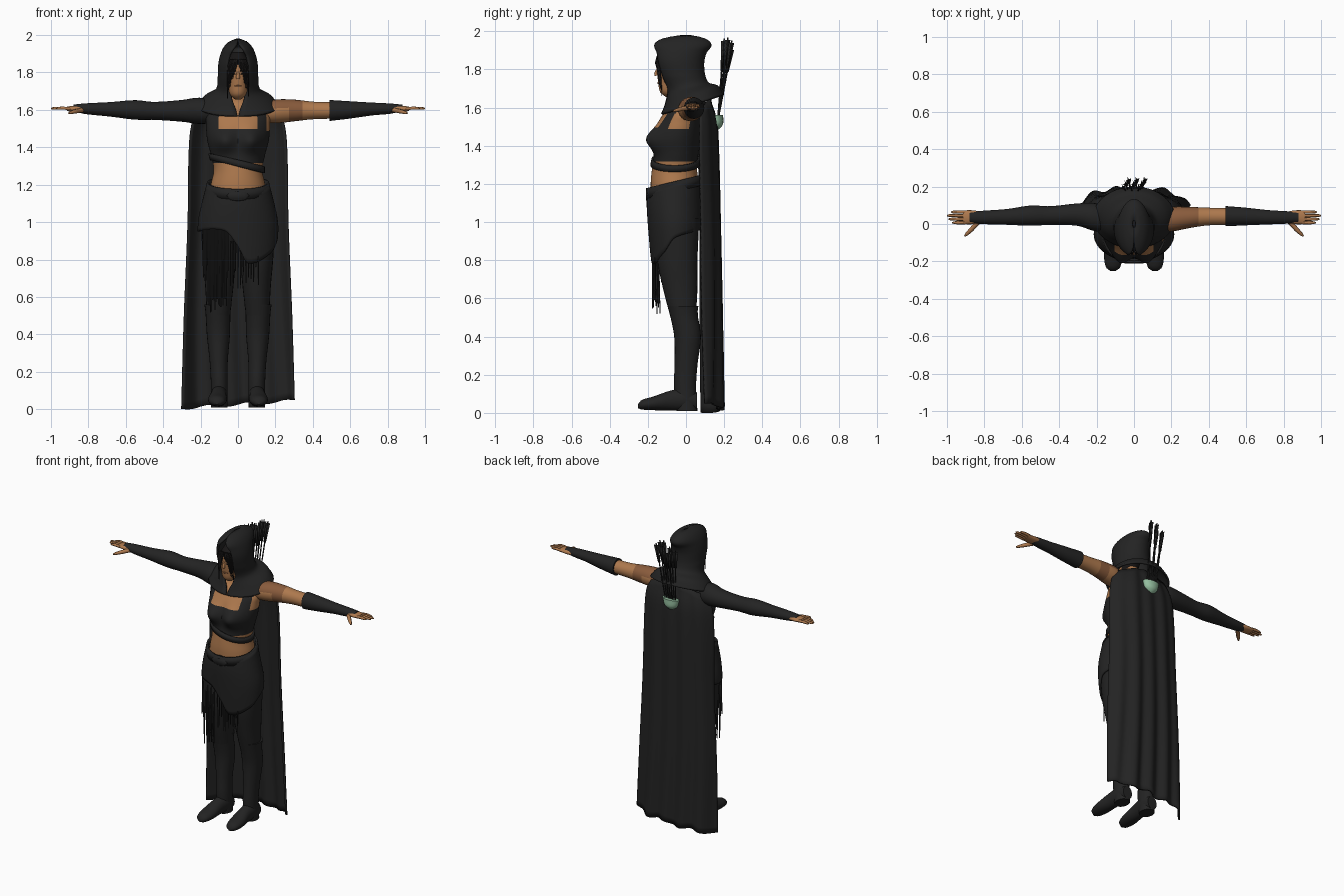
import bpy, bmesh, math, random
from mathutils import Vector

random.seed(4)
if "Cube" in bpy.data.objects:
    bpy.data.objects.remove(bpy.data.objects["Cube"])


def material(name, rgb):
    m = bpy.data.materials.new(name)
    m.use_nodes = True
    m.diffuse_color = (*rgb, 1)
    m.node_tree.nodes["Principled BSDF"].inputs["Base Color"].default_value = (*rgb, 1)
    return m


CLOTH = material("black cloth", (.017, .017, .017))
HAIR = material("dark hair", (.009, .008, .008))
SKIN = material("tan skin", (.42, .19, .075))
SHADE = material("brown skin", (.25, .105, .045))
GREEN = material("pale green", (.3, .52, .35))


def at(keys, p):
    """Smooth interpolation of key rows; the first column is the position."""
    p = min(max(p, keys[0][0]), keys[-1][0])
    i = 0
    while i < len(keys) - 2 and p > keys[i + 1][0]:
        i += 1
    a, b = keys[i], keys[i + 1]
    before, after = keys[max(i - 1, 0)], keys[min(i + 2, len(keys) - 1)]
    h = b[0] - a[0]
    t = (p - a[0]) / h
    out = []
    for k in range(1, len(a)):
        m0 = (b[k] - before[k]) / (b[0] - before[0]) * h
        m1 = (after[k] - a[k]) / (after[0] - a[0]) * h
        out.append(a[k] + t * m0 + t * t * (3 * (b[k] - a[k]) - 2 * m0 - m1)
                   + t ** 3 * (m0 + m1 - 2 * (b[k] - a[k])))
    return out


def surface(name, rows, mats, closed=True, caps=True, thick=0, rule=None):
    """Skin a list of point rows into a smooth mesh."""
    bm = bmesh.new()
    grid = [[bm.verts.new(p) for p in row] for row in rows]
    n = len(rows[0])
    for r, q in zip(grid, grid[1:]):
        for j in range(n if closed else n - 1):
            k = (j + 1) % n
            bm.faces.new((r[j], r[k], q[k], q[j]))
    if closed and caps:
        bm.faces.new(grid[0])
        bm.faces.new(grid[-1])
    bmesh.ops.recalc_face_normals(bm, faces=bm.faces)
    for f in bm.faces:
        f.smooth = True
        if rule:
            f.material_index = rule(f.calc_center_median())
    mesh = bpy.data.meshes.new(name)
    bm.to_mesh(mesh)
    bm.free()
    mesh.set_sharp_from_angle(angle=math.radians(50))
    for m in mats if isinstance(mats, list) else [mats]:
        mesh.materials.append(m)
    ob = bpy.data.objects.new(name, mesh)
    bpy.context.collection.objects.link(ob)
    if thick:
        mod = ob.modifiers.new("thickness", "SOLIDIFY")
        mod.thickness, mod.offset = thick, 0
    return ob


def tube(name, keys, mats, axis="z", side=1, n=24, steps=20, warp=None, rule=None):
    """Loft ellipses (position, centre a, centre b, radius a, radius b)."""
    rows = []
    for i in range(steps + 1):
        p = keys[0][0] + (keys[-1][0] - keys[0][0]) * i / steps
        a, b, ra, rb = at(keys, p)
        row = []
        for j in range(n):
            t = 2 * math.pi * j / n
            u, v = a + ra * math.sin(t), b - rb * math.cos(t)
            c = {"z": (u, v, p), "x": (p, u, v), "y": (u, p, v)}[axis]
            c = warp(c) if warp else c
            row.append((side * c[0], c[1], max(c[2], 0)))
        rows.append(row)
    return surface(name, rows, mats, rule=rule)


def rod(name, pts, mat, r):
    """Thin round strand through (x, y, z, radius factor) points."""
    cu = bpy.data.curves.new(name, "CURVE")
    cu.dimensions, cu.bevel_depth, cu.bevel_resolution = "3D", r, 1
    cu.use_fill_caps = True
    sp = cu.splines.new("POLY")
    sp.points.add(len(pts) - 1)
    for q, (x, y, z, f) in zip(sp.points, pts):
        q.co, q.radius = (x, y, z, 1), f
    cu.materials.append(mat)
    bpy.context.collection.objects.link(bpy.data.objects.new(name, cu))


# Torso with cropped top, square neckline and one bare shoulder
TORSO = [(1.02, 0, -.06, .17, .12), (1.2, 0, -.06, .145, .125), (1.28, 0, -.06, .13, .118),
         (1.36, 0, -.05, .145, .115), (1.44, 0, -.045, .165, .12), (1.52, 0, -.03, .17, .115),
         (1.58, 0, -.01, .16, .1), (1.64, 0, 0, .07, .06), (1.74, 0, -.03, .04, .045)]


def bust(c):
    x, y, z = c
    if y < -.05:
        y -= .055 * math.exp(-((abs(x) - .075) / .06) ** 2 - ((z - 1.435) / .065) ** 2)
    return x, y, z


def torso_colour(c):
    window = c.y < -.03 and abs(c.x) < .105 and c.z > 1.495
    armhole = c.x > .152 and c.z > 1.49
    return 0 if c.z < 1.32 or window or armhole or c.z > 1.62 else 1


tube("torso", TORSO, [SKIN, CLOTH], n=96, steps=80, warp=bust, rule=torso_colour)


def band(name, base, slope, height, grow):
    """Strap round the torso, tilted by slope = (x, y)."""
    rows = []
    for h in (-height / 2, height / 2):
        row = []
        for j in range(48):
            t = 2 * math.pi * j / 48
            s, c = math.sin(t), -math.cos(t)
            z = base + slope[0] * s + slope[1] * c + h
            a, b, ra, rb = at(TORSO, z)
            row.append((a + (ra + grow) * s, b + (rb + grow) * c, z))
        rows.append(row)
    surface(name, rows, CLOTH, caps=False, thick=.012)


band("waist_strap", 1.315, (-.035, 0), .035, .006)
band("belt", 1.185, (0, .035), .055, .018)

# Wrapped skirt with a slanting hem
SKIRT = [(.76, -.05, .195, .125), (.9, -.055, .207, .132), (1.0, -.055, .208, .14),
         (1.1, -.06, .188, .14), (1.24, -.06, .152, .132)]
HEM = [(-180, .97), (-90, .95), (-20, .955), (0, .87), (15, .78), (60, .84), (90, .92), (180, .97)]


def skirt_point(deg, t):
    a = math.radians(deg)
    z = (1.2 - .035 * math.cos(a)) * (1 - t) + at(HEM, deg)[0] * t
    cy, rx, ry = at(SKIRT, z)
    return rx * math.sin(a), cy - ry * math.cos(a), z


surface("skirt", [[skirt_point(-180 + 5 * j, i / 14) for j in range(72)] for i in range(15)],
        CLOTH, caps=False, thick=.012)
tube("buckle", [(-.21, 0, 1.14, .05, .025), (-.195, 0, 1.14, .065, .035), (-.17, 0, 1.14, .065, .035)],
     CLOTH, axis="y", n=8, steps=4)

# Hanging fringe below the hem
for i in range(22):
    x = -.185 + .13 * i / 21
    low = random.uniform(.5, .6) if -.165 < x < -.06 else random.uniform(.68, .78)
    y = -.055 - .125 * math.sqrt(1 - (x / .215) ** 2)
    rod("fringe", [(x, y, .97, 1), (x, y + random.uniform(-.01, .015), low, .6)], CLOTH, .005)
for i in range(12):
    x = -.04 + .15 * i / 11
    rod("fringe", [(x, -.165, .9, 1), (x, -.16, random.uniform(.64, .76), .6)], CLOTH, .004)

# Legs, boots and arms on both sides
LEG = [(.5, .105, -.015, .062, .066), (.65, .1, -.03, .075, .09), (.8, .1, -.045, .088, .105),
       (1.02, .1, -.045, .1, .115)]
BOOT = [(.01, .1, .005, .044, .055), (.14, .1, -.005, .045, .058), (.25, .103, 0, .048, .06),
        (.4, .105, .008, .062, .07), (.52, .107, -.012, .067, .073), (.56, .107, -.015, .073, .08)]
FOOT = [(-.252, .112, .035, .012, .01), (-.235, .112, .042, .036, .024), (-.17, .11, .05, .05, .036),
        (-.08, .104, .065, .045, .052), (0, .1, .07, .045, .058), (.058, .1, .06, .035, .045)]
SLEEVE = [(.1, .02, 1.585, .05, .05), (.2, .035, 1.595, .075, .07), (.3, .05, 1.595, .06, .058),
          (.45, .045, 1.595, .05, .048), (.55, .045, 1.6, .054, .052), (.68, .038, 1.603, .042, .039),
          (.83, .035, 1.607, .034, .027), (.88, .036, 1.612, .026, .016)]
BARE = [(.12, .01, 1.585, .05, .05), (.2, .025, 1.592, .065, .063), (.3, .035, 1.597, .056, .058),
        (.4, .04, 1.597, .047, .047), (.54, .04, 1.597, .045, .043)]
BRACER = [(.49, .042, 1.597, .054, .056), (.6, .04, 1.6, .047, .046), (.72, .036, 1.605, .038, .034),
          (.82, .035, 1.607, .033, .027), (.88, .036, 1.612, .026, .016)]
PALM = [(.8, .035, 1.606, .027, .018), (.86, .036, 1.606, .037, .018), (.915, .036, 1.606, .037, .012)]

for s, tag in ((1, "left"), (-1, "right")):
    tube(tag + "_leg", LEG, CLOTH, side=s)
    tube(tag + "_boot", BOOT, CLOTH, side=s)
    tube(tag + "_foot", FOOT, CLOTH, axis="y", side=s,
         warp=lambda c: (c[0], c[1], max(c[2], .012)))
    tube(tag + "_hand", PALM, SKIN, axis="x", side=s, n=16, steps=8)
    for k, tip in enumerate((.972, .992, 1.0, .978)):
        y = .007 + .019 * k
        rod(tag + "_finger", [(s * .9, y, 1.607, 1), (s * .94, y, 1.61, 1),
                              (s * (tip - .01), y, 1.608, .8), (s * tip, y, 1.607, .35)], SKIN, .009)
    rod(tag + "_thumb", [(s * .83, .015, 1.6, 1.2), (s * .87, -.03, 1.592, 1.1),
                         (s * .895, -.055, 1.585, .8), (s * .905, -.065, 1.582, .4)], SKIN, .011)
tube("right_sleeve", SLEEVE, CLOTH, axis="x", side=-1, steps=30)
tube("left_arm", BARE, [SKIN, SHADE], axis="x", steps=30,
     rule=lambda c: 1 if c.x < .35 and (c.x > .27 or c.z > 1.615) else 0)
tube("left_bracer", BRACER, CLOTH, axis="x")

# Head, face and loose hair
HEAD = [(1.655, 0, -.085, .015, .02), (1.68, 0, -.085, .042, .05), (1.73, 0, -.07, .057, .075),
        (1.79, 0, -.06, .065, .092), (1.85, 0, -.055, .065, .092), (1.91, 0, -.05, .03, .04)]
tube("head", HEAD, [SKIN, HAIR], steps=30, n=32,
     rule=lambda c: 1 if c.z > 1.84 or c.y > -.05 else 0)
rod("nose", [(0, -.146, 1.81, .5), (0, -.158, 1.78, 1), (0, -.156, 1.767, 1)], SKIN, .01)
rod("mouth", [(-.02, -.14, 1.727, .4), (0, -.146, 1.729, 1), (.02, -.14, 1.727, .4)], SHADE, .005)
for s in (-1, 1):
    rod("eye", [(s * .014, -.149, 1.792, .6), (s * .025, -.145, 1.794, 1), (s * .036, -.138, 1.792, .5)], HAIR, .005)
    rod("brow", [(s * .01, -.15, 1.809, 1), (s * .04, -.14, 1.813, .6)], HAIR, .004)
    for k in range(7):
        x = s * (.01 + .007 * k)
        end = 1.8 - .022 * k + random.uniform(-.02, .02)
        rod("hair_lock", [(x * .7, -.148, 1.87, 1), (x, -.157 + .003 * k, 1.835, 1),
                          (s * min(abs(x) + .012, .056), -.15 + .004 * k, end, .3)], HAIR, .006)

# Hood and cowl: (height, half width, half depth, centre y, opening angle, front drop)
HOOD = [(1.615, .215, .16, .035, .01, .05), (1.665, .175, .135, .03, .1, .045),
        (1.705, .115, .108, .01, .33, .02), (1.77, .103, .115, -.02, .5, 0),
        (1.84, .1, .125, -.035, .56, 0), (1.89, .09, .135, -.032, .5, 0),
        (1.93, .073, .148, -.02, .3, 0), (1.96, .045, .1, -.01, .02, 0), (1.975, .008, .02, 0, .01, 0)]
rows = []
for i in range(41):
    z = 1.615 + .36 * i / 40
    rx, ry, cy, gap, drop = at(HOOD, z)
    gap = max(gap, .005)
    angles = [gap + (2 * math.pi - 2 * gap) * j / 40 for j in range(41)]
    rows.append([(rx * math.sin(a), cy - ry * math.cos(a), z - drop * math.cos(a)) for a in angles])
surface("hood", rows, CLOTH, closed=False, thick=.012)

# Long cloak with soft folds: (height, half width, middle y, edge y)
CAPE = [(0, .3, .185, .09), (.5, .285, .178, .085), (1.0, .265, .17, .08), (1.4, .258, .162, .07),
        (1.54, .24, .152, .07), (1.64, .19, .12, .07)]
rows = []
for i in range(41):
    t = i / 40
    row = []
    for j in range(61):
        s = j / 30 - 1
        z = t * (1.66 - .06 * s * s) + (1 - t) * (.025 + .02 * s + .008 * math.sin(9 * s))
        w, mid, edge = at(CAPE, z)
        fold = .013 * math.sin(15 * s + 1.2 * math.sin(3 * t)) * (1 - .75 * t)
        row.append((w * s, mid + (edge - mid) * s ** 4 + fold, z))
    rows.append(row)
surface("cloak", rows, CLOTH, closed=False, thick=.012)

# Quiver rim and arrows
tube("quiver", [(1.485, 0, .155, .015, .015), (1.51, 0, .16, .045, .033), (1.56, 0, .163, .06, .032)],
     GREEN, n=20, steps=8)
for k in range(9):
    x = (k - 4) * .015
    base = Vector((x * .6, .165, 1.52))
    tip = Vector((x, .2 + .02 * (k % 3), random.uniform(1.9, 1.97)))
    rod("arrow_shaft", [(*base, 1), (*tip, 1)], CLOTH, .004)
    low, high = base.lerp(tip, .68), base.lerp(tip, .97)
    for vane in (Vector((.014, .006, 0)), Vector((-.006, .014, 0))):
        surface("arrow_feather", [[low - vane * .5, low + vane * .5], [high - vane, high + vane]],
                CLOTH, closed=False, thick=.002)
